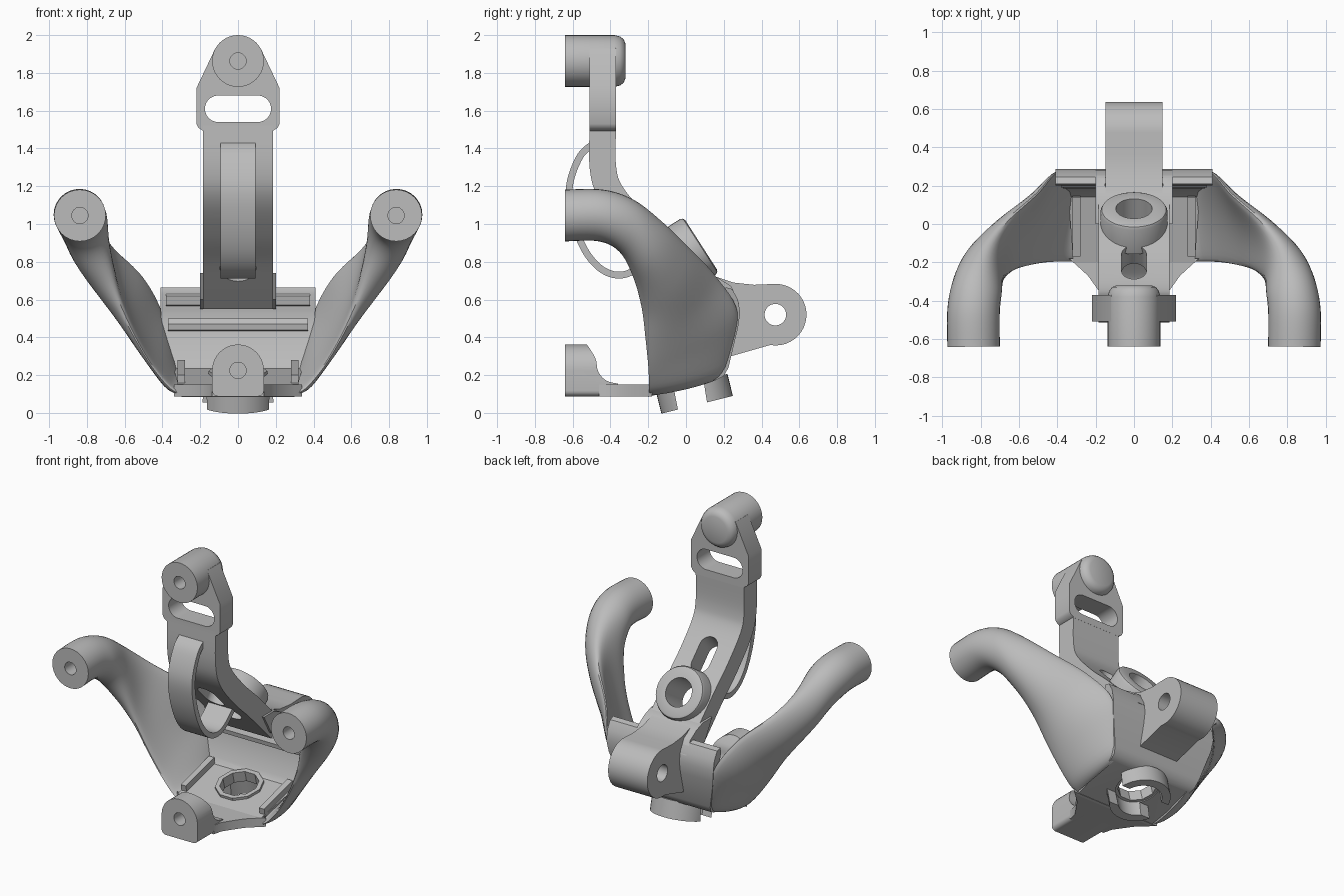
import bpy, bmesh, math
from mathutils import Vector

if "Cube" in bpy.data.objects:
    bpy.data.objects.remove(bpy.data.objects["Cube"])

grey = bpy.data.materials.new("plain grey")
grey.use_nodes = True
grey.diffuse_color = (0.5, 0.5, 0.5, 1)
grey.node_tree.nodes["Principled BSDF"].inputs["Base Color"].default_value = (0.5, 0.5, 0.5, 1)


def finish(name, bm):
    bmesh.ops.remove_doubles(bm, verts=bm.verts, dist=1e-5)
    bmesh.ops.recalc_face_normals(bm, faces=bm.faces)
    mesh = bpy.data.meshes.new(name)
    bm.to_mesh(mesh)
    bm.free()
    mesh.materials.append(grey)
    ob = bpy.data.objects.new(name, mesh)
    bpy.context.collection.objects.link(ob)
    return ob


def skin(name, rings, cap=True, loop=False):
    """Join matching rings of points with quads."""
    bm = bmesh.new()
    vs = [[bm.verts.new(p) for p in ring] for ring in rings]
    n = len(vs[0])
    pairs = list(zip(vs, vs[1:])) + ([(vs[-1], vs[0])] if loop else [])
    for a, b in pairs:
        for i in range(n):
            j = (i + 1) % n
            bm.faces.new((a[i], a[j], b[j], b[i]))
    if cap and not loop:
        bm.faces.new(vs[0])
        bm.faces.new(vs[-1])
    return finish(name, bm)


def prism(name, pts, lo, hi, axis):
    place = {"x": lambda a, b, h: (h, a, b), "y": lambda a, b, h: (a, h, b),
             "z": lambda a, b, h: (a, b, h)}[axis]
    return skin(name, [[place(a, b, h) for a, b in pts] for h in (lo, hi)])


def lathe(name, origin, axis, profile, loop=False, n=40):
    """Revolve (radius, height) points about an axis."""
    rot = Vector(axis).to_track_quat("Z", "Y")
    rings = []
    for r, h in profile:
        ring = [Vector((r * math.cos(k * math.tau / n), r * math.sin(k * math.tau / n), h)) for k in range(n)]
        rings.append([Vector(origin) + rot @ p for p in ring])
    return skin(name, rings, False, loop)


def rod(origin, axis, r, lo, hi):
    return lathe("cutter", origin, axis, [(0, lo), (r, lo), (r, hi), (0, hi)])


def cut(ob, *cutters):
    for c in cutters:
        c.hide_render = True
        mod = ob.modifiers.new("cut", "BOOLEAN")
        mod.operation, mod.solver, mod.object = "DIFFERENCE", "EXACT", c
        bpy.context.view_layer.objects.active = ob
        bpy.ops.object.modifier_apply(modifier=mod.name)
        bpy.data.objects.remove(c)


def spline(pts, steps=6):
    """Smooth curve through points of any dimension."""
    out = []
    for i in range(len(pts) - 1):
        p0, p1, p2, p3 = pts[max(i - 1, 0)], pts[i], pts[i + 1], pts[min(i + 2, len(pts) - 1)]
        for s in range(steps):
            t = s / steps
            out.append([b + 0.5 * t * (c - a + t * (2 * a - 5 * b + 4 * c - d + t * (3 * (b - c) + d - a)))
                        for a, b, c, d in zip(p0, p1, p2, p3)])
    return out + [list(pts[-1])]


def ribbon(pts, thick):
    """Closed outline around a smooth path."""
    path = [Vector(p) for p in spline(pts)]
    left, right = [], []
    for i, p in enumerate(path):
        d = (path[min(i + 1, len(path) - 1)] - path[max(i - 1, 0)]).normalized()
        n = Vector((-d.y, d.x)) * thick / 2
        left.append(p + n)
        right.append(p - n)
    return left + right[::-1]


def arc(cx, cy, r, a0, a1, n=20):
    angles = [math.radians(a0 + (a1 - a0) * k / n) for k in range(n + 1)]
    return [(cx + r * math.cos(a), cy + r * math.sin(a)) for a in angles]


def sym(half):
    return half + [(-x, y) for x, y in reversed(half) if x > 1e-6]


# Top boss with blind hole and rounded back
lathe("top_boss", (0, -0.64, 1.863), (0, 1, 0),
      [(0, 0.15), (0.043, 0.15), (0.043, 0), (0.137, 0), (0.137, 0.26), (0.13, 0.29),
       (0.115, 0.31), (0.09, 0.32), (0, 0.32)])

# Slotted head plate
plate = prism("head_plate", sym([(0.18, 1.49), (0.21, 1.51), (0.22, 1.53), (0.22, 1.72), (0.12, 1.93), (0, 1.95)]),
              -0.51, -0.37, "y")
cut(plate, prism("cutter", arc(0.105, 1.61, 0.07, -90, 90) + arc(-0.105, 1.61, 0.07, 90, 270), -0.7, -0.2, "y"))

# Curved stem, with a slot and the collar bore
stem = prism("stem", ribbon([(-0.44, 1.52), (-0.44, 1.3), (-0.395, 1.16), (-0.25, 0.99), (-0.1, 0.85),
                             (0.04, 0.71), (0.15, 0.6)], 0.14), -0.185, 0.185, "x")
slot = prism("cutter", arc(0, 0.06, 0.065, 0, 180) + arc(0, -0.06, 0.065, 180, 360), -0.25, 0.25, "y")
slot.rotation_euler.x = math.radians(47)
slot.location = (0, -0.25, 0.99)
bpy.context.view_layer.update()
tilt = (0, 0.84, 0.54)
cut(stem, slot, rod((0, 0.08, 0.89), tilt, 0.095, -0.5, 0.1))

# Tilted collar on the stem
lathe("stem_collar", (0, 0.08, 0.89), tilt,
      [(0.095, -0.17), (0.175, -0.17), (0.175, -0.02), (0.168, -0.006), (0.155, 0), (0.095, 0)], True)

# Curved strap in front of the stem
prism("strap", ribbon([(-0.48, 1.43), (-0.56, 1.36), (-0.617, 1.2), (-0.6, 1.03), (-0.54, 0.87), (-0.46, 0.77),
                       (-0.37, 0.73), (-0.28, 0.75), (-0.18, 0.83)], 0.036), -0.092, 0.092, "x")

# Body shell: sloping floor and back wall, narrower at the bottom
body = prism("body_shell", [(-0.2, 0.085), (0.16, 0.175), (0.2, 0.195), (0.225, 0.24), (0.275, 0.45), (0.287, 0.53),
                            (0.275, 0.6), (0.245, 0.655), (0.21, 0.665), (0.2, 0.63), (0.225, 0.55), (0.215, 0.46),
                            (0.17, 0.27), (0.14, 0.235), (-0.2, 0.15)], -1, 1, "x")
for v in body.data.vertices:
    v.co.x *= 0.3 + 0.11 * min(1, max(0, (v.co.z - 0.085) / 0.4))
up = (0, -0.24, 0.97)
hub = (0, 0.035, 0.14)
cut(body, rod(hub, up, 0.14, -0.2, 0.2))

# Inner ridges on the back wall and rails beside the floor opening
prism("wall_ridge", [(0.25, 0.42), (0.19, 0.44), (0.185, 0.47), (0.2, 0.5), (0.25, 0.5)], -0.37, 0.37, "x")
prism("wall_lip", [(0.25, 0.56), (0.2, 0.57), (0.19, 0.62), (0.22, 0.65)], -0.38, 0.38, "x")
for side, s in (("left", 1), ("right", -1)):
    prism(side + "_floor_rail", [(-0.16, 0.14), (0.15, 0.22), (0.14, 0.28), (-0.17, 0.2)], s * 0.28, s * 0.32, "x")

# Split ring below the floor, faceted ring inside the opening
ring = lathe("split_ring", hub, up, [(0.14, -0.1), (0.195, -0.1), (0.195, 0.02), (0.14, 0.02)], True)
cut(ring, prism("cutter", [(-0.02, -0.1), (0.13, -0.06), (0.08, 0.25), (-0.08, 0.21)], -0.3, 0.3, "x"))
lathe("opening_ring", hub, up, [(0.125, 0.01), (0.155, 0.01), (0.155, 0.085), (0.125, 0.085)], True, 10)

# Top bridge with two screw holes
bridge = prism("top_bridge", [(0.0, 0.74), (0.1, 0.74), (0.17, 0.715), (0.24, 0.67), (0.28, 0.58), (0.2, 0.55),
                              (0.08, 0.6)], -0.2, 0.2, "x")
cut(bridge, *[rod((x, 0.2, 0.68), (0, 0.4, 0.9), 0.036, -0.08, 0.2) for x in (-0.115, 0.115)])

# Back lug with cross hole
lug = prism("back_lug", [(0.16, 0.72), (0.25, 0.69), (0.36, 0.678)] + arc(0.475, 0.52, 0.163, 90, -100)
            + [(0.22, 0.295), (0.24, 0.4), (0.23, 0.6)], -0.15, 0.15, "x")
cut(lug, rod((0, 0.473, 0.52), (1, 0, 0), 0.057, -0.3, 0.3))

# Front lug and its flared foot plate
front = prism("front_lug", arc(0, 0.225, 0.137, 0, 180) + arc(-0.107, 0.118, 0.03, 180, 270, 6)
              + arc(0.107, 0.118, 0.03, 270, 360, 6), -0.64, -0.36, "y")
cut(front, prism("cutter", spline([(-0.53, 0.37), (-0.48, 0.29), (-0.465, 0.22), (-0.42, 0.17), (-0.34, 0.152)])
                 + [(-0.3, 0.152), (-0.3, 0.45), (-0.53, 0.45)], -0.3, 0.3, "x"),
    rod((0, -0.64, 0.225), (0, 1, 0), 0.043, -0.1, 0.13))
prism("foot_plate", sym([(0.137, -0.46), (0.15, -0.4), (0.19, -0.34), (0.24, -0.27), (0.3, -0.215), (0.34, -0.18)]),
      0.088, 0.15, "z")

# Arms: front edge, back edge, half thickness and outward bow of each section
sections = [
    (0.837, -0.64, 0.908, 0.837, -0.64, 1.182, 0.137, 0),
    (0.837, -0.46, 0.908, 0.837, -0.44, 1.182, 0.137, 0),
    (0.80, -0.35, 0.85, 0.83, -0.28, 1.13, 0.13, 0),
    (0.71, -0.28, 0.72, 0.79, -0.13, 1.015, 0.105, 0.03),
    (0.63, -0.235, 0.56, 0.68, 0.01, 0.88, 0.07, 0.05),
    (0.55, -0.215, 0.40, 0.51, 0.16, 0.72, 0.045, 0.06),
    (0.46, -0.2, 0.25, 0.40, 0.275, 0.52, 0.032, 0.045),
    (0.37, -0.195, 0.14, 0.33, 0.215, 0.25, 0.03, 0.02),
    (0.31, -0.195, 0.1, 0.29, 0.18, 0.19, 0.025, 0.0),
]
rows = spline(sections)
mids = [(Vector(r[:3]) + Vector(r[3:6])) / 2 for r in rows]
for side, s in (("left", 1), ("right", -1)):
    rings = []
    for i, r in enumerate(rows):
        major = (Vector(r[3:6]) - Vector(r[:3])) / 2
        path = mids[min(i + 1, len(mids) - 1)] - mids[max(i - 1, 0)]
        out = major.cross(path).normalized()
        out *= 1 if out.x > 0 else -1
        loop = []
        for k in range(32):
            a = k * math.tau / 32
            p = mids[i] + major * math.cos(a) + out * (r[6] * math.sin(a) + r[7] * math.sin(a) ** 2)
            loop.append((p.x * s, p.y, p.z))
        rings.append(loop)
    arm = skin(side + "_arm", rings)
    cut(arm, rod((0.837 * s, -0.64, 1.045), (0, 1, 0), 0.043, -0.1, 0.13))

# Smooth shading with sharp edges kept
bpy.ops.object.select_all(action="DESELECT")
for ob in bpy.context.scene.objects:
    if ob.type == "MESH" and grey.name in ob.data.materials:
        ob.select_set(True)
        bpy.context.view_layer.objects.active = ob
bpy.ops.object.shade_smooth_by_angle(angle=math.radians(35))
